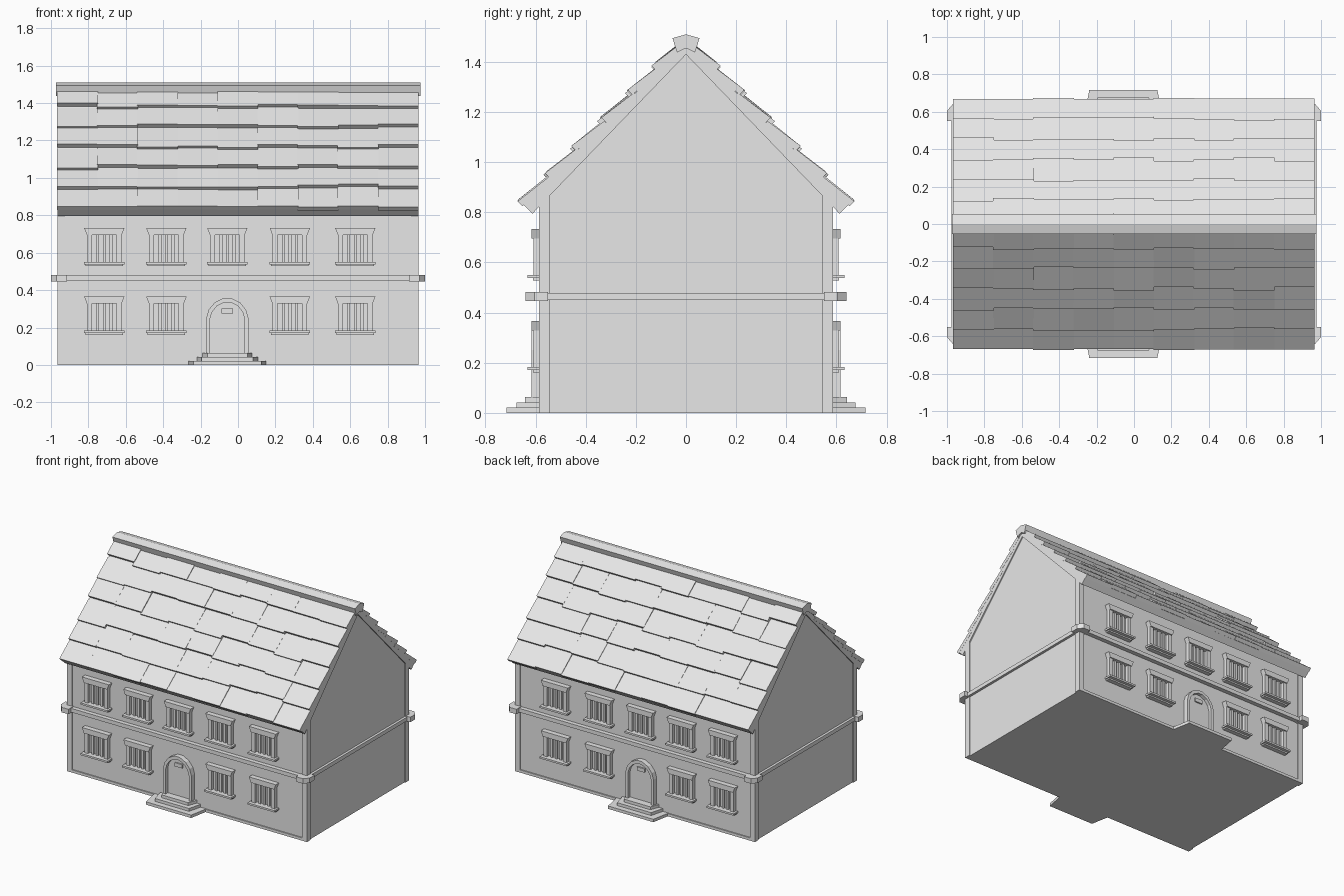
import bpy, bmesh, math, random
from mathutils import Vector

cube = bpy.data.objects.get("Cube")
if cube:
    bpy.data.objects.remove(cube, do_unlink=True)

stone = bpy.data.materials.new("plain_grey")
stone.use_nodes = True
GREY = (0.8, 0.8, 0.8, 1)
stone.diffuse_color = GREY
stone.node_tree.nodes["Principled BSDF"].inputs["Base Color"].default_value = GREY

# Order in which a 2D outline and its extrusion depth become x, y, z
PLACE = {
    "x": lambda u, v, d: Vector((d, u, v)),
    "y": lambda u, v, d: Vector((u, d, v)),
    "z": lambda u, v, d: Vector((u, v, d)),
}


def prism(bm, axis, outline, start, end):
    """Extrude a 2D outline along an axis."""
    place = PLACE[axis]
    a = [bm.verts.new(place(u, v, start)) for u, v in outline]
    b = [bm.verts.new(place(u, v, end)) for u, v in outline]
    faces = [bm.faces.new(a), bm.faces.new(b[::-1])]
    for i in range(len(a)):
        j = (i + 1) % len(a)
        faces.append(bm.faces.new((a[i], b[i], b[j], a[j])))
    bmesh.ops.recalc_face_normals(bm, faces=faces)


def box(bm, x0, x1, y0, y1, z0, z1):
    prism(bm, "z", [(x0, y0), (x1, y0), (x1, y1), (x0, y1)], z0, z1)


def finish(name, bm, mirror=""):
    """Turn the bmesh into an object, mirrored across the given axes."""
    mesh = bpy.data.meshes.new(name)
    bm.to_mesh(mesh)
    bm.free()
    mesh.materials.append(stone)
    obj = bpy.data.objects.new(name, mesh)
    bpy.context.collection.objects.link(obj)
    if mirror:
        mod = obj.modifiers.new("Mirror", "MIRROR")
        mod.use_axis = ["x" in mirror, "y" in mirror, False]
        mod.use_mirror_merge = False
    return obj


WX, WY = 0.965, 0.587      # outer wall half sizes
PX, PY = 0.957, 0.579      # recessed wall panels
DOOR_X = -0.057

# House body with gables
bm = bmesh.new()
prism(bm, "x", [(-PY, 0), (PY, 0), (PY, 0.84), (0, 1.46), (-PY, 0.84)], -PX, PX)
finish("house_walls", bm)

# Raised corner posts
bm = bmesh.new()
box(bm, 0.925, WX, 0.545, WY, 0, 0.83)
finish("corner_posts", bm, "xy")

# Raised rake boards under the gable roof edge
bm = bmesh.new()
prism(bm, "x", [(0.545, 0.865), (0.545, 0.83), (WY, 0.83), (0, 1.46), (0, 1.43)], 0.94, WX)
finish("gable_rake_boards", bm, "xy")

# Base strip along the long walls
bm = bmesh.new()
box(bm, -0.93, 0.93, -WY, -0.56, 0, 0.02)
finish("base_strips", bm, "y")

# Band between the storeys
bm = bmesh.new()
box(bm, -0.975, 0.975, -0.61, 0.61, 0.45, 0.478)
finish("storey_band", bm)
bm = bmesh.new()
prism(bm, "z", [(1, 0.55), (1, 0.605), (0.97, 0.64), (0.915, 0.64), (0.915, 0.55)], 0.446, 0.482)
finish("band_corner_blocks", bm, "xy")

# Windows
frames, panes = bmesh.new(), bmesh.new()
for z in (0.53, 0.163):
    for x in (-0.715, -0.383, DOOR_X, 0.277, 0.627):
        if z < 0.4 and x == DOOR_X:
            continue
        # Flared lintel, jambs, sill and apron
        prism(frames, "y", [(x - 0.093, z + 0.165), (x + 0.093, z + 0.165),
                            (x + 0.108, z + 0.203), (x - 0.108, z + 0.203)], -0.616, -0.57)
        for s in (-1, 1):
            a, b = sorted((x + s * 0.065, x + s * 0.093))
            box(frames, a, b, -0.608, -0.57, z + 0.02, z + 0.17)
        box(frames, x - 0.108, x + 0.108, -0.632, -0.57, z + 0.008, z + 0.021)
        box(frames, x - 0.1, x + 0.1, -0.61, -0.57, z - 0.002, z + 0.01)
        # Pane with upright bars
        box(panes, x - 0.066, x + 0.066, -0.584, -0.575, z + 0.02, z + 0.166)
        for dx in (-0.035, 0, 0.035):
            box(panes, x + dx - 0.008, x + dx + 0.008, -0.598, -0.575, z + 0.02, z + 0.166)
finish("window_frames", frames, "y")
finish("window_panes_and_bars", panes, "y")


# Pointed arch door
def arch(half, spring, top, base=0.06):
    rise = top - spring
    right = [(half, base), (half, spring), (half * 0.88, spring + rise * 0.42),
             (half * 0.6, spring + rise * 0.78), (half * 0.18, top)]
    pts = right + [(-u, v) for u, v in reversed(right)]
    return [(u + DOOR_X, v) for u, v in pts]


bm = bmesh.new()
outer, inner = arch(0.113, 0.25, 0.358), arch(0.093, 0.245, 0.335)
for i in range(len(outer) - 1):
    prism(bm, "y", [outer[i], outer[i + 1], inner[i + 1], inner[i]], -0.616, -0.57)
finish("door_frame", bm, "y")
bm = bmesh.new()
prism(bm, "y", inner, -0.592, -0.57)
finish("door_leaf", bm, "y")
bm = bmesh.new()
box(bm, DOOR_X - 0.03, DOOR_X + 0.03, -0.602, -0.58, 0.275, 0.302)
finish("door_hatch", bm, "y")

# Entrance steps, narrowing outward
bm = bmesh.new()
for i, (half, reach) in enumerate([(0.21, 0.717), (0.165, 0.677), (0.135, 0.643)]):
    tip = half - 0.028
    prism(bm, "z", [(DOOR_X - half, -0.57), (DOOR_X - tip, -reach),
                    (DOOR_X + tip, -reach), (DOOR_X + half, -0.57)], i * 0.021, (i + 1) * 0.021)
finish("entrance_steps", bm, "y")

# Roof slab below the tiles
bm = bmesh.new()
prism(bm, "x", [(0, 1.45), (-0.612, 0.795), (-0.65, 0.831), (0, 1.478)], -WX, WX)
finish("roof_slab", bm, "y")

# Overlapping roof tiles with slight irregularity
random.seed(4)
bm = bmesh.new()
rows, columns = 6, 9
width = 2 * WX / columns
for row in range(rows):
    for col in range(columns):
        slide = random.uniform(-0.009, 0.009) if row else random.uniform(-0.003, 0.003)
        y = 0.67 - row * 0.108 + slide
        z = 1.519 - y + random.uniform(-0.004, 0.004)
        angle = math.radians(38 + random.uniform(-1, 1))
        length = 0.165 if row < rows - 1 else 0.12
        up = Vector((-math.cos(angle), math.sin(angle))) * length
        down = Vector((-0.019, -0.019))
        p = Vector((y, z))
        outline = [(-q.x, q.y) for q in (p, p + up, p + up + down, p + down)]
        x0 = -WX + col * width
        prism(bm, "x", outline, x0 - 0.003, x0 + width + 0.001)
finish("roof_tiles", bm, "y")

# Ridge cap
bm = bmesh.new()
prism(bm, "x", [(0, 1.51), (0.054, 1.495), (0.036, 1.438), (0, 1.455),
                (-0.036, 1.438), (-0.054, 1.495)], -0.972, 0.977)
finish("ridge_cap", bm)
